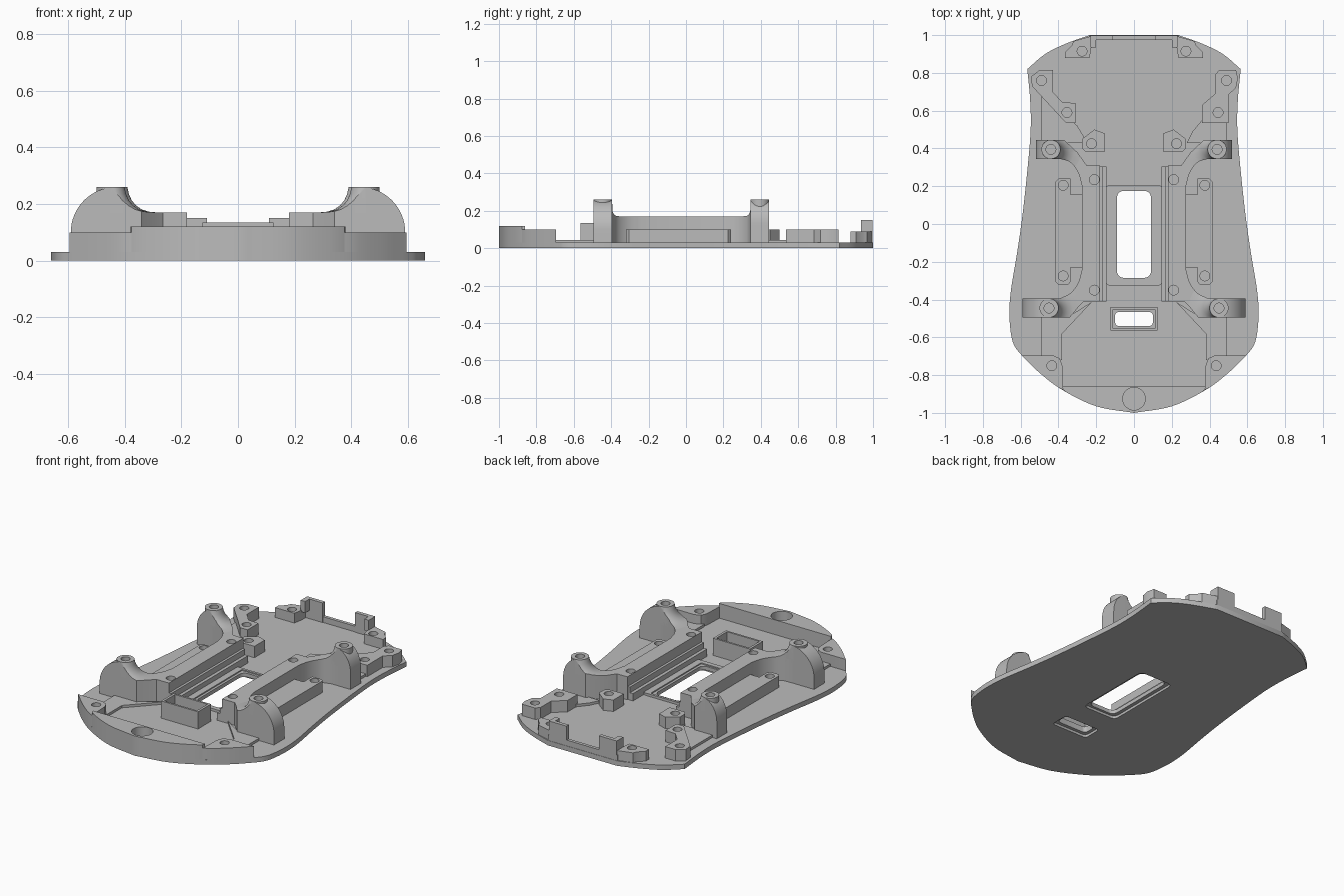
import bpy, bmesh
from math import sin, cos, pi
from mathutils import Vector, Matrix

cube = bpy.data.objects.get("Cube")
if cube:
    bpy.data.objects.remove(cube, do_unlink=True)

grey = bpy.data.materials.new("plain grey")
grey.use_nodes = True
COLOUR = (0.5, 0.5, 0.5, 1)
grey.diffuse_color = COLOUR
grey.node_tree.nodes["Principled BSDF"].inputs["Base Color"].default_value = COLOUR
parts = []


def to_object(name, bm):
    bmesh.ops.recalc_face_normals(bm, faces=bm.faces)
    mesh = bpy.data.meshes.new(name)
    bm.to_mesh(mesh)
    bm.free()
    ob = bpy.data.objects.new(name, mesh)
    bpy.context.scene.collection.objects.link(ob)
    return ob


def extruded(name, corners, offset):
    bm = bmesh.new()
    face = bm.faces.new([bm.verts.new(c) for c in corners])
    new = bmesh.ops.extrude_face_region(bm, geom=[face])["geom"]
    bmesh.ops.translate(bm, vec=offset, verts=[v for v in new if isinstance(v, bmesh.types.BMVert)])
    return to_object(name, bm)


def prism(name, plan, low, high):
    return extruded(name, [(x, y, low) for x, y in plan], (0, 0, high - low))


def finish(ob, cuts=(), mirror=False, op='DIFFERENCE'):
    """Apply cutters and mirroring, then keep the part."""
    cutters = [prism("cutter", *c) for c in cuts]
    for cutter in cutters:
        cutter.hide_render = True
        mod = ob.modifiers.new("cut", 'BOOLEAN')
        mod.object, mod.solver = cutter, 'EXACT'
        mod.operation = op if cutter is cutters[0] else 'DIFFERENCE'
    if mirror:
        ob.modifiers.new("mirror", 'MIRROR').use_mirror_merge = False
    bpy.context.view_layer.update()
    mesh = bpy.data.meshes.new_from_object(ob.evaluated_get(bpy.context.evaluated_depsgraph_get()))
    ob.modifiers.clear()
    ob.data = mesh
    mesh.materials.clear()
    mesh.materials.append(grey)
    for cutter in cutters:
        bpy.data.objects.remove(cutter, do_unlink=True)
    parts.append(ob)


def part(name, plan, low, high, cuts=(), mirror=False):
    finish(prism(name, plan, low, high), cuts, mirror)


def rect(x0, x1, y0, y1, r=0):
    if not r:
        return [(x0, y0), (x1, y0), (x1, y1), (x0, y1)]
    pts = []
    for i, (x, y) in enumerate([(x1 - r, y1 - r), (x0 + r, y1 - r), (x0 + r, y0 + r), (x1 - r, y0 + r)]):
        pts += [(x + r * cos((i + k / 5) * pi / 2), y + r * sin((i + k / 5) * pi / 2)) for k in range(6)]
    return pts


def circle(x, y, r, n=24):
    return [(x + r * cos(2 * pi * i / n), y + r * sin(2 * pi * i / n)) for i in range(n)]


def hole(x, y, low=0.05, r=0.026):
    return (circle(x, y, r), low, 0.4)


def curve(pts, steps=6):
    """Smooth path through the points."""
    p = [Vector(q) for q in pts]
    p = [2 * p[0] - p[1]] + p + [2 * p[-1] - p[-2]]
    out = []
    for a, b, c, d in zip(p, p[1:], p[2:], p[3:]):
        for k in range(steps):
            t = k / steps
            q = 0.5 * (2 * b + (c - a) * t + (2 * a - 5 * b + 4 * c - d) * t * t + (3 * b - a - 3 * c + d) * t ** 3)
            out.append((q.x, q.y))
    return out + [tuple(p[-2])]


def flip(pts):
    return [(-x, y) for x, y in pts]


# Base plate with stepped openings
tail = curve([(0.235, 1), (0.36, 0.955), (0.47, 0.9), (0.565, 0.82)])
side = curve([(0.565, 0.82), (0.55, 0.66), (0.547, 0.5), (0.563, 0.3), (0.59, 0.05), (0.62, -0.16),
              (0.65, -0.34), (0.66, -0.47), (0.65, -0.59), (0.63, -0.65), (0.595, -0.695)])
nose = curve([(0.595, -0.695), (0.5, -0.788), (0.38, -0.878), (0.2, -0.965), (0, -1)])
half = tail + side[1:] + nose[1:]
outline = half + flip(half[-2::-1])
window = rect(-0.09, 0.09, -0.285, 0.175, 0.035)
slot = rect(-0.1, 0.1, -0.54, -0.465, 0.02)
part("base_plate", outline, 0, 0.03, [
    (window, -0.1, 0.1), (slot, -0.1, 0.1),
    (rect(-0.112, 0.112, -0.3, 0.195, 0.03), -0.1, 0.015),
    (rect(-0.12, 0.12, -0.56, -0.445, 0.02), -0.1, 0.015)])

# Window surround and slot socket
part("window_platform", rect(-0.15, 0.15, -0.325, 0.205, 0.02), 0.025, 0.045,
     [(rect(-0.105, 0.105, -0.296, 0.19), 0, 0.1)])
part("window_frame", rect(-0.105, 0.105, -0.296, 0.19), 0.025, 0.038, [(window, 0, 0.1)])
part("slot_socket", rect(-0.125, 0.125, -0.565, -0.44), 0.025, 0.135,
     [(slot, 0, 0.2), (rect(-0.11, 0.11, -0.553, -0.452), 0.05, 0.2)])

# Front rim and its corner blocks
rim = [p for p in nose if p[0] < 0.37]
part("front_rim", [(0.38, -0.86), (0.375, -0.878)] + rim + flip(rim[-2::-1]) + [(-0.375, -0.878), (-0.38, -0.86)],
     0.025, 0.12, [hole(0, -0.925, 0.035, 0.06)])
corner = [p for p in nose if p[0] > 0.385]
part("rim_corner", corner + [(0.375, -0.878), (0.38, -0.745), (0.395, -0.71), (0.43, -0.695)],
     0.025, 0.10, [hole(0.435, -0.75)], True)

# Low ledges beside the pockets
part("front_ledge", [(0.38, -0.72), (0.49, -0.72), (0.49, -0.48), (0.33, -0.48), (0.22, -0.41), (0.38, -0.58)],
     0.025, 0.045, mirror=True)
part("left_rear_ledge", [(0.28, 0.43), (0.49, 0.43), (0.49, 0.55), (0.36, 0.55), (0.31, 0.49)], 0.025, 0.045)
part("right_rear_ledge", [(-0.49, 0.43), (-0.49, 0.69), (-0.3, 0.52), (-0.27, 0.47), (-0.25, 0.43)], 0.025, 0.045)

# Long rails that flare out to the posts
rail = [(0.18, -0.41), (0.265, -0.41), (0.295, -0.44), (0.34, -0.495), (0.45, -0.495), (0.45, -0.395)]
rail += curve([(0.39, -0.393), (0.335, -0.365), (0.295, -0.31), (0.275, -0.24)], 4)
rail += curve([(0.275, 0.2), (0.295, 0.27), (0.335, 0.325), (0.39, 0.345)], 4)
rail += [(0.44, 0.345), (0.44, 0.445), (0.37, 0.445), (0.3, 0.38), (0.25, 0.31), (0.18, 0.31)]
posts = [("front_post", 0.45, -0.445, 0.43, 0.59, 0.10), ("rear_post", 0.44, 0.395, 0.42, 0.52, 0.13)]
rail_holes = [hole(0.21, y, 0.1) for y in (-0.35, 0.235)]
part("rail", rail, 0.025, 0.17, rail_holes + [hole(p[1], p[2], 0.12) for p in posts], True)
part("rail_step", rect(0.145, 0.18, -0.41, 0.305), 0.025, 0.075, mirror=True)
part("rail_step_upper", rect(0.165, 0.18, -0.41, 0.305), 0.025, 0.11, mirror=True)

for name, x, y, start, end, shoulder in posts:
    # Rounded outer body of the post
    arc = [(start + (end - start) * sin(k * pi / 32), shoulder + (0.26 - shoulder) * cos(k * pi / 32))
           for k in range(17)]
    profile = [(start, 0.025)] + arc + [(end, 0.025)]
    body = extruded(name, [(px, y - 0.05, pz) for px, pz in profile], (0, 0.1, 0))
    finish(body, [(rect(x, 1, y - 0.2, y + 0.2), -0.1, 0.5), hole(x, y, 0.12)], True, 'INTERSECT')
    # Round inner boss
    part(name + "_boss", circle(x, y, 0.05, 32), 0.025, 0.26, [hole(x, y, 0.12)], True)
    # Concave fillet sweeping down onto the rail
    bm = bmesh.new()
    sweep = [(0, 0.15), (0.16, 0.15), (0.16, 0.17), (0.125, 0.173), (0.1, 0.181), (0.08, 0.195),
             (0.065, 0.213), (0.055, 0.235), (0.05, 0.258), (0, 0.258)]
    verts = [bm.verts.new((r, 0, z)) for r, z in sweep]
    edges = [bm.edges.new(pair) for pair in zip(verts, verts[1:])]
    bmesh.ops.spin(bm, geom=verts + edges, cent=(0, 0, 0), axis=(0, 0, 1), angle=2 * pi, steps=40)
    bmesh.ops.remove_doubles(bm, verts=bm.verts, dist=0.0005)
    bmesh.ops.transform(bm, matrix=Matrix.Translation((x, y, 0)), verts=bm.verts)
    finish(to_object(name + "_fillet", bm), [(rail, 0.1, 0.4), hole(x, y, 0.12)], True, 'INTERSECT')

# Low outer bars with a screw hole at each end
bar = [(0.27, -0.23), (0.335, -0.23), (0.335, -0.305), (0.35, -0.322), (0.4, -0.322), (0.415, -0.305),
       (0.415, 0.225), (0.4, 0.24), (0.335, 0.24), (0.335, 0.155), (0.27, 0.155)]
part("side_bar", bar, 0.025, 0.10, [hole(0.375, -0.275), hole(0.375, 0.205)], True)

# Rear screw bosses
part("inner_boss", [(0.155, 0.38), (0.255, 0.38), (0.275, 0.4), (0.275, 0.45), (0.21, 0.5), (0.155, 0.48)],
     0.025, 0.10, [hole(0.225, 0.425)], True)
part("left_side_boss", [(0.36, 0.535), (0.5, 0.535), (0.5, 0.685), (0.54, 0.72), (0.55, 0.77), (0.54, 0.815),
                        (0.45, 0.815), (0.43, 0.79), (0.43, 0.69), (0.36, 0.63)],
     0.025, 0.10, [hole(0.49, 0.76), hole(0.445, 0.59)])
part("right_side_boss", [(-0.31, 0.535), (-0.31, 0.64), (-0.38, 0.645), (-0.43, 0.7), (-0.43, 0.815),
                         (-0.5, 0.815), (-0.545, 0.78), (-0.54, 0.73), (-0.36, 0.535)],
     0.025, 0.10, [hole(-0.49, 0.76), hole(-0.355, 0.59)])
part("tail_boss", [(0.225, 0.94), (0.235, 0.88), (0.365, 0.88), (0.365, 0.91), (0.33, 0.945), (0.32, 0.968),
                   (0.225, 0.995)], 0.025, 0.09, [hole(0.275, 0.915)], True)

# Tail wall with two upright clips
part("tail_wall", rect(-0.235, 0.235, 0.978, 0.998), 0.025, 0.065)
part("tail_clip", rect(0.11, 0.23, 0.975, 0.998), 0.025, 0.15, mirror=True)
part("clip_lip", rect(0.2, 0.23, 0.935, 0.99), 0.08, 0.15, mirror=True)

# Smooth curves, crisp edges
bpy.ops.object.select_all(action='DESELECT')
for ob in parts:
    ob.select_set(True)
bpy.context.view_layer.objects.active = parts[0]
bpy.ops.object.shade_smooth_by_angle(angle=pi / 6)
